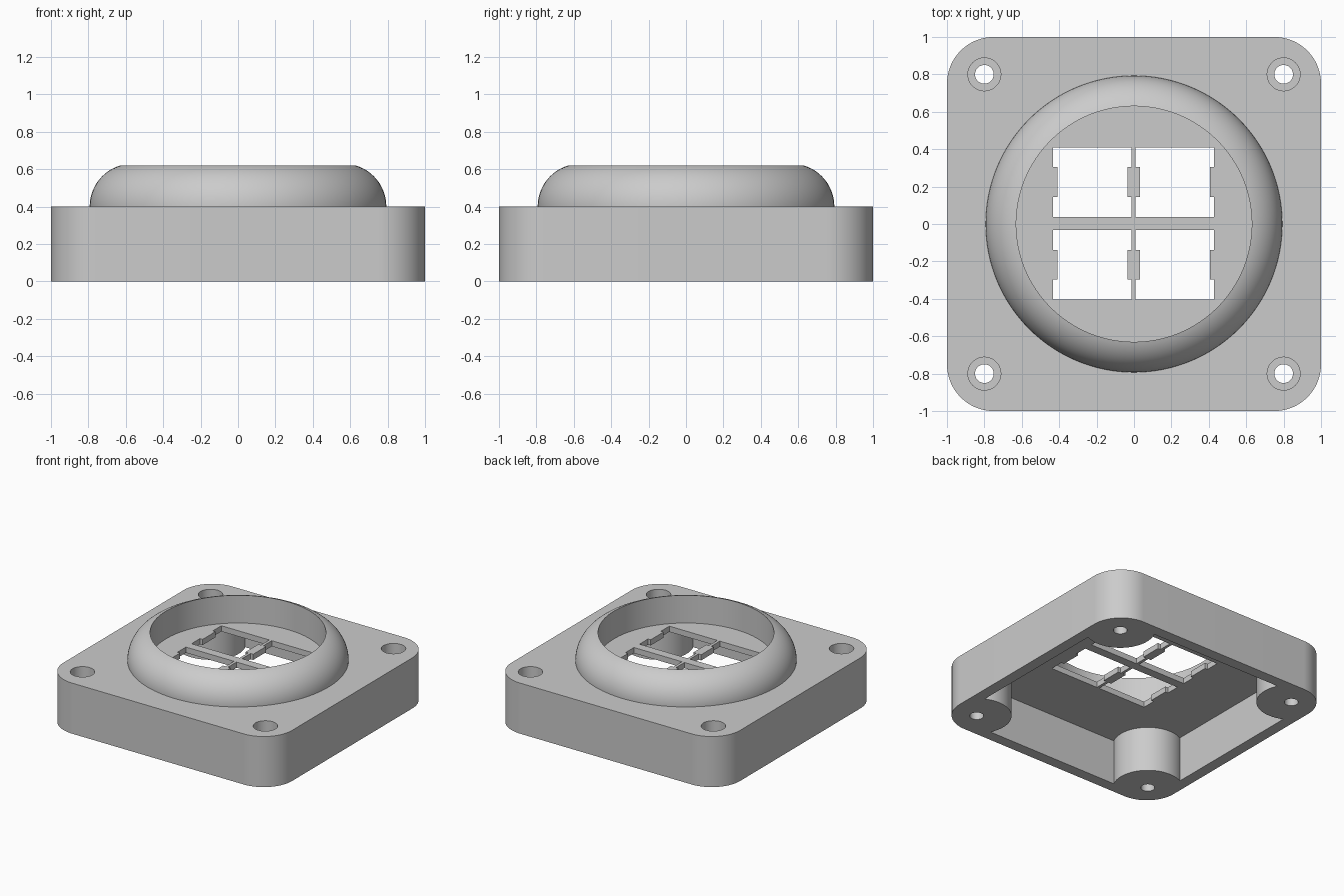
import bpy, bmesh, math
from math import cos, sin, pi, radians

if "Cube" in bpy.data.objects:
    bpy.data.objects.remove(bpy.data.objects["Cube"], do_unlink=True)

grey = bpy.data.materials.new("light grey plastic")
grey.use_nodes = True
grey.diffuse_color = (0.6, 0.6, 0.6, 1)
grey.node_tree.nodes["Principled BSDF"].inputs["Base Color"].default_value = (0.6, 0.6, 0.6, 1)

TOP, PLATE_UNDERSIDE = 0.4, 0.355
HOLE = 0.8
CORNERS = [(1, 1), (-1, 1), (-1, -1), (1, -1)]


def make_object(name, bm):
    bmesh.ops.recalc_face_normals(bm, faces=bm.faces[:])
    mesh = bpy.data.meshes.new(name)
    bm.to_mesh(mesh)
    bm.free()
    mesh.materials.append(grey)
    obj = bpy.data.objects.new(name, mesh)
    bpy.context.collection.objects.link(obj)
    return obj


def prism(name, outline, z0, z1):
    """Extrude a flat outline from z0 to z1."""
    bm = bmesh.new()
    face = bm.faces.new([bm.verts.new((x, y, z0)) for x, y in outline])
    ext = bmesh.ops.extrude_face_region(bm, geom=[face])
    verts = [v for v in ext["geom"] if isinstance(v, bmesh.types.BMVert)]
    bmesh.ops.translate(bm, verts=verts, vec=(0, 0, z1 - z0))
    return make_object(name, bm)


def arc(cx, cy, r, a0, a1, n):
    return [(cx + r * cos(a0 + (a1 - a0) * i / n), cy + r * sin(a0 + (a1 - a0) * i / n))
            for i in range(n + 1)]


def circle(cx, cy, r, n=48):
    return arc(cx, cy, r, 0, 2 * pi, n)[:-1]


def activate(obj):
    bpy.ops.object.select_all(action='DESELECT')
    obj.select_set(True)
    bpy.context.view_layer.objects.active = obj


def cut(target, cutter):
    cutter.hide_render = True
    activate(target)
    mod = target.modifiers.new("cut", 'BOOLEAN')
    mod.operation, mod.solver, mod.object = 'DIFFERENCE', 'EXACT', cutter
    bpy.ops.object.modifier_apply(modifier=mod.name)
    bpy.data.objects.remove(cutter, do_unlink=True)


# Rounded square housing
R = 0.25
outline = []
for i, (sx, sy) in enumerate(CORNERS):
    outline += arc(sx * (1 - R), sy * (1 - R), R, i * pi / 2, (i + 1) * pi / 2, 24)
housing = prism("housing", outline, 0, TOP)

# Hollow underside that leaves a round screw post in each corner
WALL, POST = 0.913, 0.25
lean = math.asin((WALL - HOLE) / POST)
hollow = []
for i, (sx, sy) in enumerate(CORNERS):
    turn = i * pi / 2
    hollow += arc(sx * HOLE, sy * HOLE, POST, turn + 1.5 * pi + lean, turn + pi - lean, 28)
cut(housing, prism("hollow_cutter", hollow, -0.1, PLATE_UNDERSIDE))

# Counterbored screw holes
for sx, sy in CORNERS:
    cut(housing, prism("screw_cutter", circle(sx * HOLE, sy * HOLE, 0.05), -0.1, 0.5))
    cut(housing, prism("bore_cutter", circle(sx * HOLE, sy * HOLE, 0.088), 0.2, 0.5))

# Four windows, each narrowed by a tab in the middle of both sides
W, N, H, T = 0.21, 0.187, 0.186, 0.08
quarter = [(W, T), (W, H)]
right = [(W, -H), (W, -T), (N, -T), (N, T), (W, T), (W, H)]
window = right + [(-x, -y) for x, y in right]
for sx, sy in CORNERS:
    cx, cy = sx * 0.221 - 0.002, sy * 0.221 + 0.003
    cut(housing, prism("window_cutter", [(cx + x, cy + y) for x, y in window], 0.2, 0.5))

# Domed ring: straight bore inside, quarter-round outside
BORE, MID, ROUND = 0.63, 0.564, 0.229
profile = [(BORE, TOP - 0.01)] + [(MID + x, TOP + z) for x, z in
           reversed(arc(0, 0, ROUND, 0, math.acos((BORE - MID) / ROUND), 20))]
profile.append((MID + ROUND, TOP - 0.01))
bm = bmesh.new()
STEPS = 128
rings = []
for s in range(STEPS):
    a = 2 * pi * s / STEPS
    rings.append([bm.verts.new((r * cos(a), r * sin(a), z)) for r, z in profile])
for s in range(STEPS):
    a, b = rings[s], rings[(s + 1) % STEPS]
    for k in range(len(profile)):
        m = (k + 1) % len(profile)
        bm.faces.new((a[k], b[k], b[m], a[m]))
ring = make_object("domed_ring", bm)

for obj in (housing, ring):
    activate(obj)
    bpy.ops.object.shade_smooth_by_angle(angle=radians(30))
